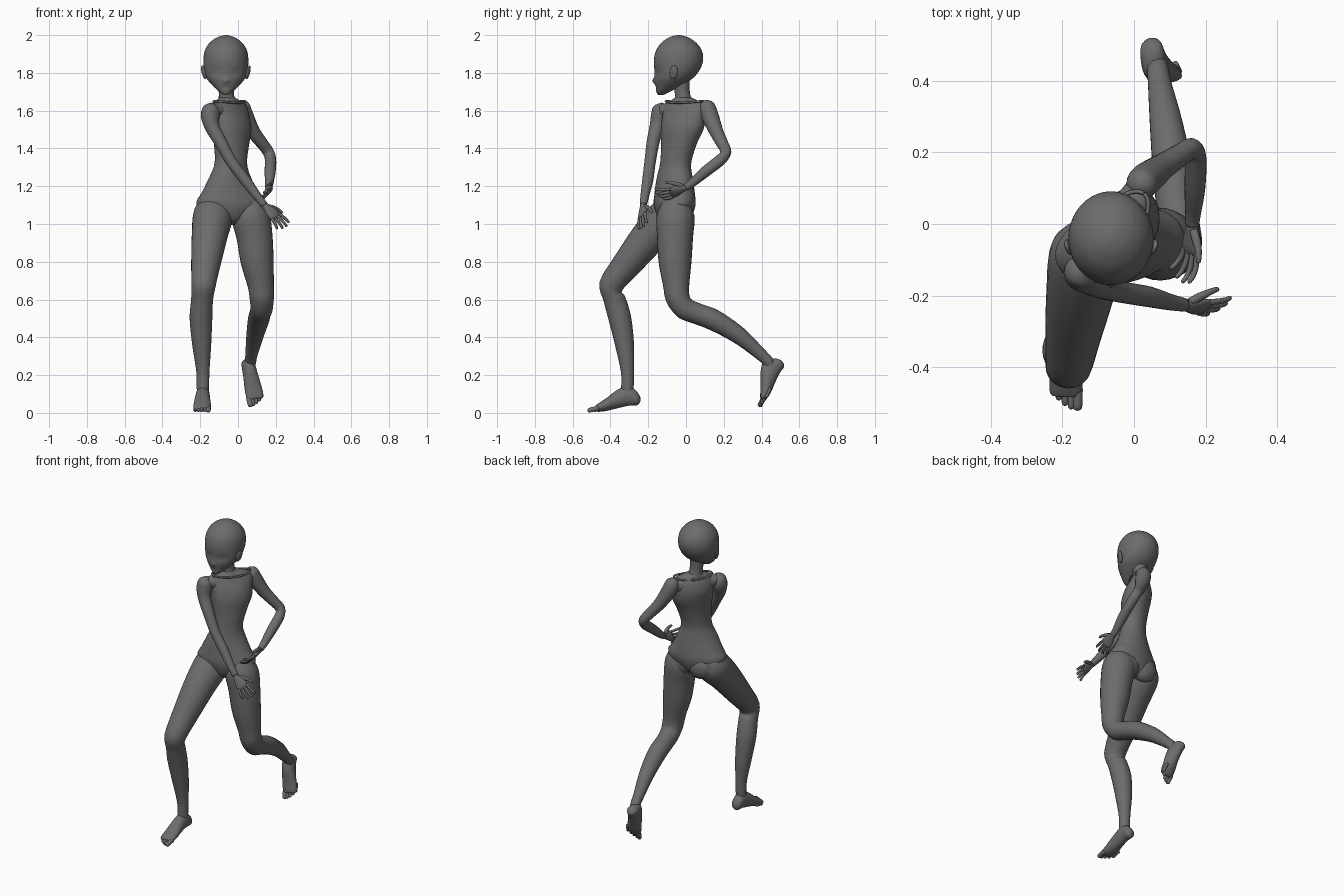
import bpy, bmesh, math
from mathutils import Vector

V = Vector
grey = bpy.data.materials.new("dark_grey")
grey.diffuse_color = (.15, .15, .15, 1)


def spline(a, b, c, d, t):
    return 0.5 * (2 * b + (c - a) * t + (2 * a - 5 * b + 4 * c - d) * t * t
                  + (3 * b - a - 3 * c + d) * t ** 3)


def skin(name, rings, sides=24, sub=4, sculpt=None):
    """Loft smooth skin through rings given as (centre, half axis A, half axis B)."""
    r = [rings[0]] + rings + [rings[-1]]
    fine = []
    for i in range(1, len(r) - 2):
        for k in range(sub):
            fine.append([spline(r[i-1][j], r[i][j], r[i+1][j], r[i+2][j], k / sub) for j in range(3)])
    fine.append(rings[-1])
    bm = bmesh.new()
    loops = []
    for c, a, b in fine:
        loops.append([bm.verts.new(c + a * math.cos(math.tau * k / sides) + b * math.sin(math.tau * k / sides))
                      for k in range(sides)])
    for p, q in zip(loops, loops[1:]):
        for k in range(sides):
            m = (k + 1) % sides
            bm.faces.new((p[k], p[m], q[m], q[k]))
    bm.faces.new(loops[0][::-1])
    bm.faces.new(loops[-1])
    if sculpt:
        for v in bm.verts:
            sculpt(v.co)
    bmesh.ops.recalc_face_normals(bm, faces=bm.faces)
    me = bpy.data.meshes.new(name)
    bm.to_mesh(me)
    bm.free()
    me.shade_smooth()
    me.materials.append(grey)
    ob = bpy.data.objects.new(name, me)
    bpy.context.collection.objects.link(ob)
    return ob


def tube(name, pts, sides=20, sub=4, ref=(1, 0.02, 0.03)):
    """Round limb through points (x, y, z, radius)."""
    ps = [V(p[:3]) for p in pts]
    rings = []
    for i, p in enumerate(ps):
        t = (ps[min(i + 1, len(ps) - 1)] - ps[max(i - 1, 0)]).normalized()
        a = (V(ref) - t * V(ref).dot(t)).normalized()
        rings.append((p, a * pts[i][3], t.cross(a) * pts[i][3]))
    return skin(name, rings, sides, sub)


def ball(name, loc, size, rot=(0, 0, 0)):
    bpy.ops.mesh.primitive_uv_sphere_add(segments=20, ring_count=12, location=loc, rotation=rot)
    ob = bpy.context.object
    ob.name = name
    ob.scale = size
    ob.data.shade_smooth()
    ob.data.materials.append(grey)


# Torso: z, cx, cy, half width, half depth, twist
torso = [(0.995, -.035, -.06, .03, .045, 10), (1.03, -.036, -.06, .09, .085, 10),
         (1.10, -.04, -.06, .182, .106, 12), (1.17, -.042, -.06, .152, .100, 18),
         (1.24, -.042, -.06, .120, .088, 28), (1.32, -.038, -.055, .092, .076, 38),
         (1.42, -.034, -.038, .105, .080, 46), (1.50, -.032, -.02, .125, .088, 52),
         (1.56, -.04, -.012, .130, .084, 52), (1.61, -.045, -.006, .132, .066, 52),
         (1.64, -.048, -.008, .116, .052, 52), (1.655, -.053, -.010, .080, .046, 52),
         (1.67, -.058, -.014, .044, .040, 52)]
rings = []
for z, cx, cy, w, d, tw in torso:
    c, s = math.cos(math.radians(tw)), math.sin(math.radians(tw))
    rings.append((V((cx, cy, z)), V((c, s, 0)) * w, V((-s, c, 0)) * d))
skin("torso", rings, 36)

# Shoulder girdle and buttocks
tube("shoulder_girdle", [(-.14, -.128, 1.60, .036), (-.10, -.075, 1.598, .046), (-.05, -.006, 1.59, .05),
                         (-.01, .055, 1.60, .046), (.025, .115, 1.605, .036)], 20, 4, (0, 0, 1))
ball("right_buttock", (-.095, -.022, 1.055), (.085, .062, .080))
ball("left_buttock", (.03, -.022, 1.055), (.080, .062, .080))

# Raised collar edge around the neck base
collar = []
for k in range(25):
    a = math.tau * k / 24
    u, w = .118 * math.cos(a), .056 * math.sin(a)
    collar.append((-.045 + u * .616 - w * .788, -.008 + u * .788 + w * .616,
                   1.642 + .008 * math.cos(a) ** 2, .006))
tube("collar_edge", collar, 8, 2, (.05, .03, 1))

# Neck
tube("neck", [(-.06, -.008, 1.63, .046), (-.06, -.015, 1.66, .043),
              (-.062, -.020, 1.70, .040), (-.063, -.025, 1.77, .044)])

# Head: z, front y, back y, half width
HX = -.064
head = [(1.683, -.148, -.124, .008), (1.69, -.154, -.105, .022), (1.71, -.159, -.065, .047),
        (1.74, -.163, -.010, .077), (1.775, -.167, .040, .104), (1.82, -.168, .075, .116),
        (1.87, -.170, .091, .119), (1.92, -.158, .083, .111), (1.96, -.130, .054, .086),
        (1.985, -.095, .018, .052), (1.996, -.067, -.012, .024), (2.0, -.042, -.036, .003)]


def face(co):
    # shallow eye sockets and a small pointed nose
    if co.y < -.07:
        x = abs(co.x - HX)
        co.y += .007 * math.exp(-((x - .05) / .028) ** 2 - ((co.z - 1.80) / .022) ** 2)
        co.y -= .014 * math.exp(-(x / .012) ** 2 - ((co.z - 1.757) / .014) ** 2)
        co.y += .003 * math.exp(-(x / .03) ** 2 - ((co.z - 1.722) / .008) ** 2)


skin("head", [(V((HX, (f + b) / 2, z)), V((w, 0, 0)), V((0, (b - f) / 2, 0)))
              for z, f, b, w in head], 40, 5, face)

# Ears
for side, nm in ((-1, "right"), (1, "left")):
    ball(nm + "_ear", (HX + side * .117, -.065, 1.803), (.010, .022, .038), (-.2, side * .2, side * -.3))

# Legs
tube("right_leg", [(-.12, -.05, 1.15, .05), (-.13, -.08, 1.06, .103), (-.15, -.19, .94, .095),
                   (-.17, -.31, .79, .078), (-.183, -.397, .672, .064), (-.19, -.378, .60, .058),
                   (-.196, -.35, .50, .060), (-.192, -.325, .36, .050), (-.186, -.31, .22, .035),
                   (-.186, -.31, .14, .033), (-.186, -.315, .08, .03)], 28)
tube("left_leg", [(.055, -.05, 1.15, .05), (.066, -.055, 1.05, .099), (.088, -.058, .93, .095),
                  (.102, -.058, .80, .087), (.12, -.052, .68, .070), (.126, -.043, .608, .064),
                  (.125, -.006, .553, .059), (.117, .06, .525, .056), (.108, .15, .490, .056),
                  (.09, .28, .41, .046), (.072, .39, .315, .033), (.066, .435, .27, .030),
                  (.06, .45, .23, .028)], 28)

# Arms
tube("right_arm", [(-.135, -.12, 1.635, .015), (-.143, -.13, 1.612, .043), (-.147, -.137, 1.57, .049),
                   (-.135, -.155, 1.51, .039), (-.09, -.175, 1.43, .034), (-.035, -.19, 1.33, .030),
                   (.04, -.203, 1.23, .029), (.10, -.218, 1.15, .023), (.14, -.226, 1.10, .019)])
tube("left_arm", [(.010, .10, 1.65, .015), (.018, .108, 1.628, .041), (.035, .126, 1.575, .046),
                  (.08, .16, 1.49, .037), (.125, .19, 1.43, .032), (.160, .21, 1.382, .030),
                  (.172, .185, 1.342, .030), (.17, .10, 1.275, .029), (.165, .03, 1.215, .022),
                  (.163, 0, 1.195, .019)])


def frame(f, side):
    f = V(f).normalized()
    s = V(side)
    s = (s - f * s.dot(f)).normalized()
    return f, s


# Feet: sole and heel lofted along the foot, then five toes
def foot(nm, o, f, up, inner, k):
    o = V(o)
    f, u = frame(f, up)
    s = f.cross(u) * inner
    prof = [(-.07, -.015, .008, .012), (-.055, -.012, .030, .034), (-.01, .004, .036, .053),
            (.05, -.013, .040, .049), (.11, -.043, .046, .034), (.155, -.060, .045, .021),
            (.17, -.063, .036, .012)]
    skin(nm + "_foot", [(o + f * a * k + u * b, s * w, u * h) for a, b, w, h in prof], 24)
    for i in range(5):
        x = .034 - .0175 * i
        r = .0135 if i == 0 else .0095
        tip = .208 - .003 * i * i
        pts = [(tip - .06, -.062, r), (tip - .02, -.070, r), (tip - .006, -.074, r * .9), (tip, -.075, r * .3)]
        tube(f"{nm}_toe_{i + 1}", [(*(o + f * a * k + u * b + s * x), q) for a, b, q in pts], 10, 3, s)


foot("right", (-.186, -.312, .087), (-.03, -1, 0), (0, 0, 1), -1, 1)
foot("left", (.058, .452, .234), (.205, -.61, -.76), (-.04, -.77, .63), 1, .94)


# Hands: palm, four curled fingers and a thumb
def hand(nm, o, f, thumb, mirror, curl):
    o = V(o)
    f, s = frame(f, thumb)
    n = f.cross(s) * mirror
    prof = [(-.01, .018, .016), (.015, .021, .016), (.045, .031, .015), (.07, .035, .013), (.088, .030, .008)]
    skin(nm + "_palm", [(o + f * a, s * w, n * h) for a, w, h in prof], 20)
    for i, ln in enumerate((.078, .086, .080, .062)):
        x = .026 - .0175 * i
        fan = x * .55
        pts = [(0, 0, .0085), (.45, .15, .0082), (.8, .5, .0072), (.96, .85, .006), (1, .95, .002)]
        tube(f"{nm}_finger_{i + 1}",
             [(*(o + f * (.078 + ln * a) + s * (x + fan * a) + n * curl * b), r) for a, b, r in pts], 10, 3, s)
    thumb_pts = [(.015, .012, .012), (.04, .034, .012), (.065, .052, .009), (.088, .060, .007), (.093, .061, .002)]
    tube(nm + "_thumb", [(*(o + f * a + s * b + n * a * .25), r) for a, b, r in thumb_pts], 10, 3, n)


hand("right", (.14, -.226, 1.10), (.7, -.08, -.7), (.6, .55, .6), -1, .015)
hand("left", (.163, 0, 1.195), (-.05, -.93, -.36), (.62, 0, .78), 1, .04)
